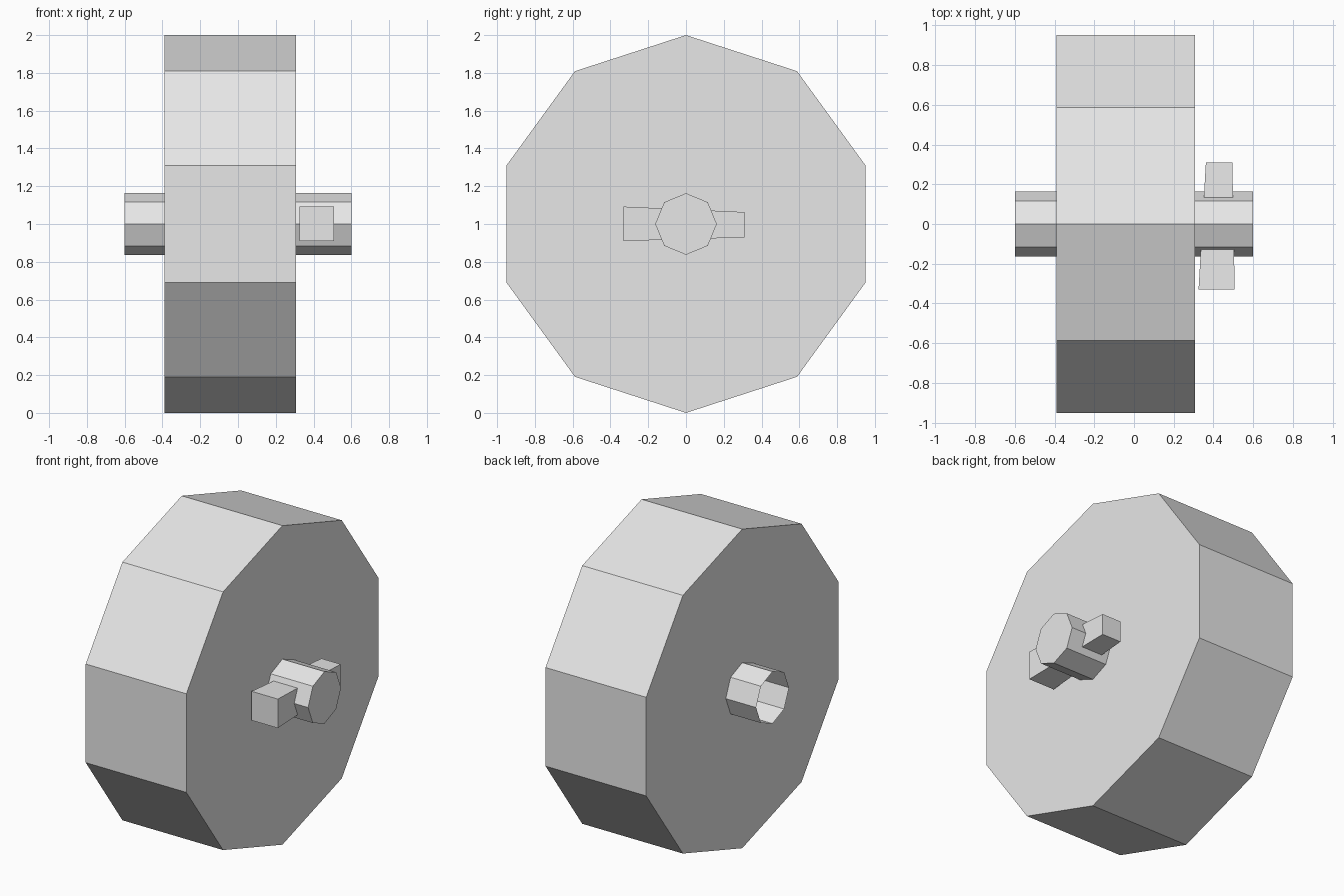
import bpy, bmesh
from math import sin, cos, tau
from mathutils import Vector

cube = bpy.data.objects.get("Cube")
if cube:
    bpy.data.objects.remove(cube, do_unlink=True)

grey = bpy.data.materials.new("light grey")
grey.use_nodes = True
grey.diffuse_color = (0.8, 0.8, 0.8, 1)
grey.node_tree.nodes["Principled BSDF"].inputs["Base Color"].default_value = (0.8, 0.8, 0.8, 1)


def loft(name, start, end, open_start=False):
    """Join two matching rings of points into a flat-shaded solid."""
    bm = bmesh.new()
    a = [bm.verts.new(p) for p in start]
    b = [bm.verts.new(p) for p in end]
    n = len(a)
    for i in range(n):
        j = (i + 1) % n
        bm.faces.new((a[i], a[j], b[j], b[i]))
    bm.faces.new(b)
    start_cap = bm.faces.new(a)
    bmesh.ops.recalc_face_normals(bm, faces=bm.faces)
    if open_start:
        bmesh.ops.delete(bm, geom=[start_cap], context="FACES_ONLY")
    mesh = bpy.data.meshes.new(name)
    bm.to_mesh(mesh)
    bm.free()
    mesh.materials.append(grey)
    obj = bpy.data.objects.new(name, mesh)
    bpy.context.collection.objects.link(obj)
    return obj


def ring(x, radius, sides):
    """Regular polygon across the x axis, one corner pointing up."""
    return [Vector((x, radius * sin(tau * i / sides), 1 + radius * cos(tau * i / sides)))
            for i in range(sides)]


def rect(y, x0, x1, z0, z1):
    return [Vector((x0, y, z0)), Vector((x1, y, z0)), Vector((x1, y, z1)), Vector((x0, y, z1))]


# Ten-sided wheel
loft("wheel", ring(-0.39, 1, 10), ring(0.308, 1, 10))

# Eight-sided axle, hollow at its right end and capped at its left end
loft("axle", ring(-0.6, 0.163, 8), ring(0.6, 0.163, 8), open_start=True)

# Tapered pin through the axle, thicker at the front
loft("cross_pin", rect(-0.33, 0.325, 0.507, 0.91, 1.092), rect(0.31, 0.362, 0.495, 0.929, 1.063))
